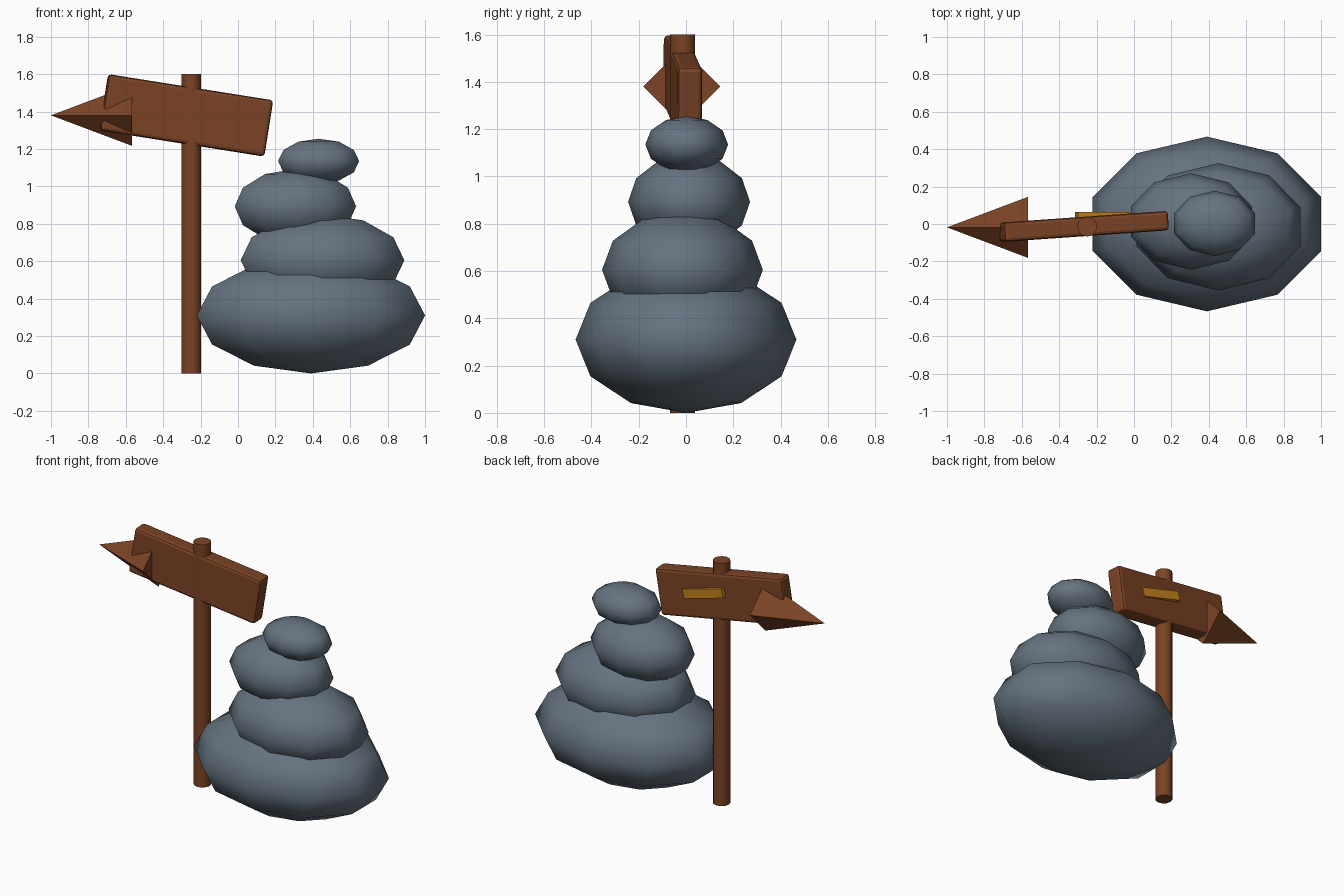
import bpy
from math import radians

if "Cube" in bpy.data.objects:
    bpy.data.objects.remove(bpy.data.objects["Cube"])


def material(name, rgb):
    m = bpy.data.materials.new(name)
    m.diffuse_color = (*rgb, 1)
    m.use_nodes = True
    m.node_tree.nodes["Principled BSDF"].inputs["Base Color"].default_value = m.diffuse_color
    return m


wood = material("wood", (0.20, 0.056, 0.018))
rock = material("rock", (0.13, 0.17, 0.215))
amber = material("amber", (0.55, 0.22, 0.012))


def finish(name, mat):
    ob = bpy.context.object
    ob.name = name
    ob.data.materials.append(mat)
    return ob


def stone(name, centre, radii):
    bpy.ops.mesh.primitive_uv_sphere_add(segments=10, ring_count=6, radius=1, location=centre)
    ob = finish(name, rock)
    ob.scale = radii
    bpy.ops.object.transform_apply(location=False, rotation=False, scale=True)
    bpy.ops.object.shade_smooth()


def box(name, centre, size, rotation, mat, bevel=0):
    bpy.ops.mesh.primitive_cube_add(size=1, location=centre)
    ob = finish(name, mat)
    ob.scale = size
    bpy.ops.object.transform_apply(location=False, rotation=False, scale=True)
    ob.rotation_euler = [radians(a) for a in rotation]
    if bevel:
        mod = ob.modifiers.new("bevel", 'BEVEL')
        mod.width = bevel
        mod.segments = 2


# Stacked stones, bottom to top
stone("stone_bottom", (0.39, 0, 0.31), (0.642, 0.467, 0.31))
stone("stone_lower", (0.452, -0.015, 0.605), (0.46, 0.34, 0.246))
stone("stone_upper", (0.307, 0.013, 0.893), (0.341, 0.258, 0.2))
stone("stone_top", (0.431, 0.003, 1.135), (0.228, 0.175, 0.12))

# Sign post
bpy.ops.mesh.primitive_cylinder_add(vertices=12, radius=0.053, depth=1.6,
                                    location=(-0.25, -0.014, 0.8))
finish("post", wood)
bpy.ops.object.shade_smooth_by_angle(angle=radians(40))

# Tilted sign board and the small plaque on its back
box("sign_board", (-0.277, -0.014, 1.38), (0.892, 0.104, 0.304), (0, 9, 4), wood, 0.018)
box("back_plaque", (-0.165, 0.042, 1.385), (0.295, 0.044, 0.06), (0, 15, 0), amber)

# Four-sided arrow point
bpy.ops.mesh.primitive_cone_add(vertices=4, radius1=0.163, radius2=0, depth=0.433,
                                location=(-0.7835, -0.018, 1.38),
                                rotation=(0, radians(-90), 0))
finish("arrow_point", wood)
